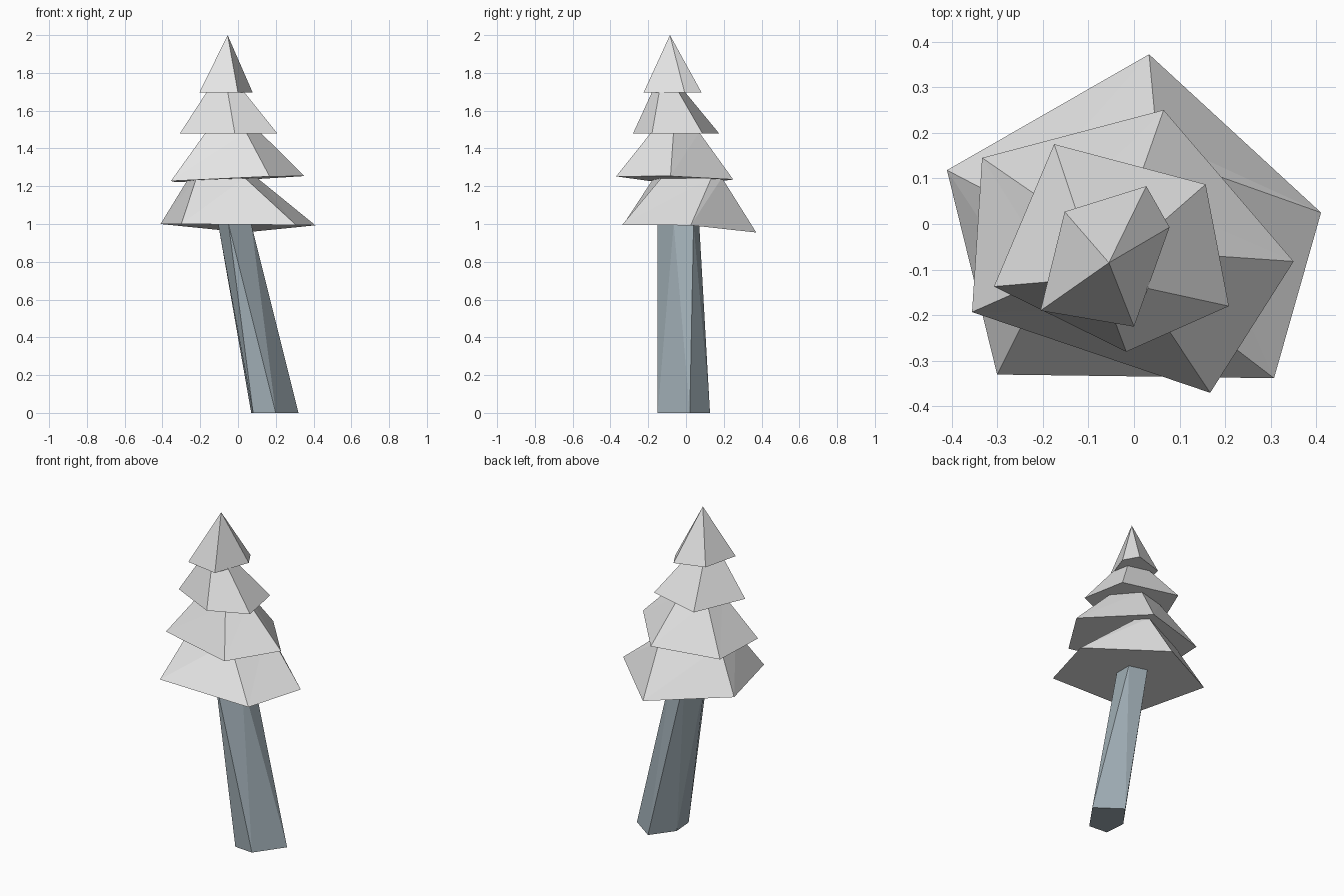
import bpy
import bmesh

cube = bpy.data.objects.get("Cube")
if cube:
    bpy.data.objects.remove(cube, do_unlink=True)


def make_material(name, colour):
    mat = bpy.data.materials.new(name)
    mat.use_nodes = True
    mat.diffuse_color = colour
    mat.node_tree.nodes["Principled BSDF"].inputs["Base Color"].default_value = colour
    return mat


def scaled_ring(ring, centre, new_centre, scale, z):
    """Shrink a ring about a centre and move it to a new centre and height."""
    return [(new_centre[0] + (p[0] - centre[0]) * scale,
             new_centre[1] + (p[1] - centre[1]) * scale, z) for p in ring]


def at_height(ring, z):
    return [(x, y, z) for x, y in ring]


def make_solid(name, bottom, top, material):
    """Join two rings with flat triangles; a single top point makes a pyramid."""
    bm = bmesh.new()
    low = [bm.verts.new(p) for p in bottom]
    high = [bm.verts.new(p) for p in top]
    bm.faces.new(low)
    count = len(low)
    for i in range(count):
        j = (i + 1) % count
        if len(high) == 1:
            bm.faces.new((low[i], low[j], high[0]))
        else:
            bm.faces.new((low[i], low[j], high[j]))
            bm.faces.new((low[i], high[j], high[i]))
    if len(high) > 1:
        bm.faces.new(high)
    bmesh.ops.recalc_face_normals(bm, faces=bm.faces[:])
    mesh = bpy.data.meshes.new(name)
    bm.to_mesh(mesh)
    bm.free()
    mesh.materials.append(material)
    obj = bpy.data.objects.new(name, mesh)
    bpy.context.scene.collection.objects.link(obj)
    return obj


snow = make_material("snow_white", (0.78, 0.78, 0.78, 1))
bark = make_material("blue_grey_bark", (0.35, 0.42, 0.46, 1))

# Leaning five-sided trunk
trunk_base = [(.08, -.14), (.2, -.15), (.32, .02), (.17, .127), (.07, -.01)]
trunk_top = [(-.105, -.04), (-.05, -.15), (.07, -.065), (.07, .04), (-.04, .07)]
make_solid("trunk", at_height(trunk_base, 0), at_height(trunk_top, 1), bark)

# Bottom tier: twisted, with its back corner drooping
skirt = [(.033, .372, .955), (-.41, .118, 1), (-.3, -.33, 1),
         (.307, -.338, .995), (.41, .025, .993)]
skirt_top = [(.05, .19), (-.26, .04), (-.22, -.17), (.035, -.13), (.1, .135)]
make_solid("bottom_tier", skirt, at_height(skirt_top, 1.245), snow)

# Lower middle tier: slightly tilted
lower = [(.065, .25), (-.333, .145), (-.355, -.193), (.167, -.37), (.35, -.082)]
lower_tilted = [(x, y, 1.238 + .04 * x - .02 * y) for x, y in lower]
make_solid("lower_middle_tier", lower_tilted,
           scaled_ring(lower, (0, -.06), (-.025, -.057), .41, 1.485), snow)

# Upper middle tier
upper = [(-.175, .175), (-.307, -.137), (-.017, -.28), (.208, -.18), (.157, .087)]
make_solid("upper_middle_tier", at_height(upper, 1.48),
           scaled_ring(upper, (-.05, -.05), (-.067, -.092), .38, 1.7), snow)

# Pointed top tier
tip = [(.027, .083), (-.152, .027), (-.205, -.19), (0, -.225), (.078, -.007)]
make_solid("top_tier", at_height(tip, 1.695), [(-.055, -.085, 2)], snow)
